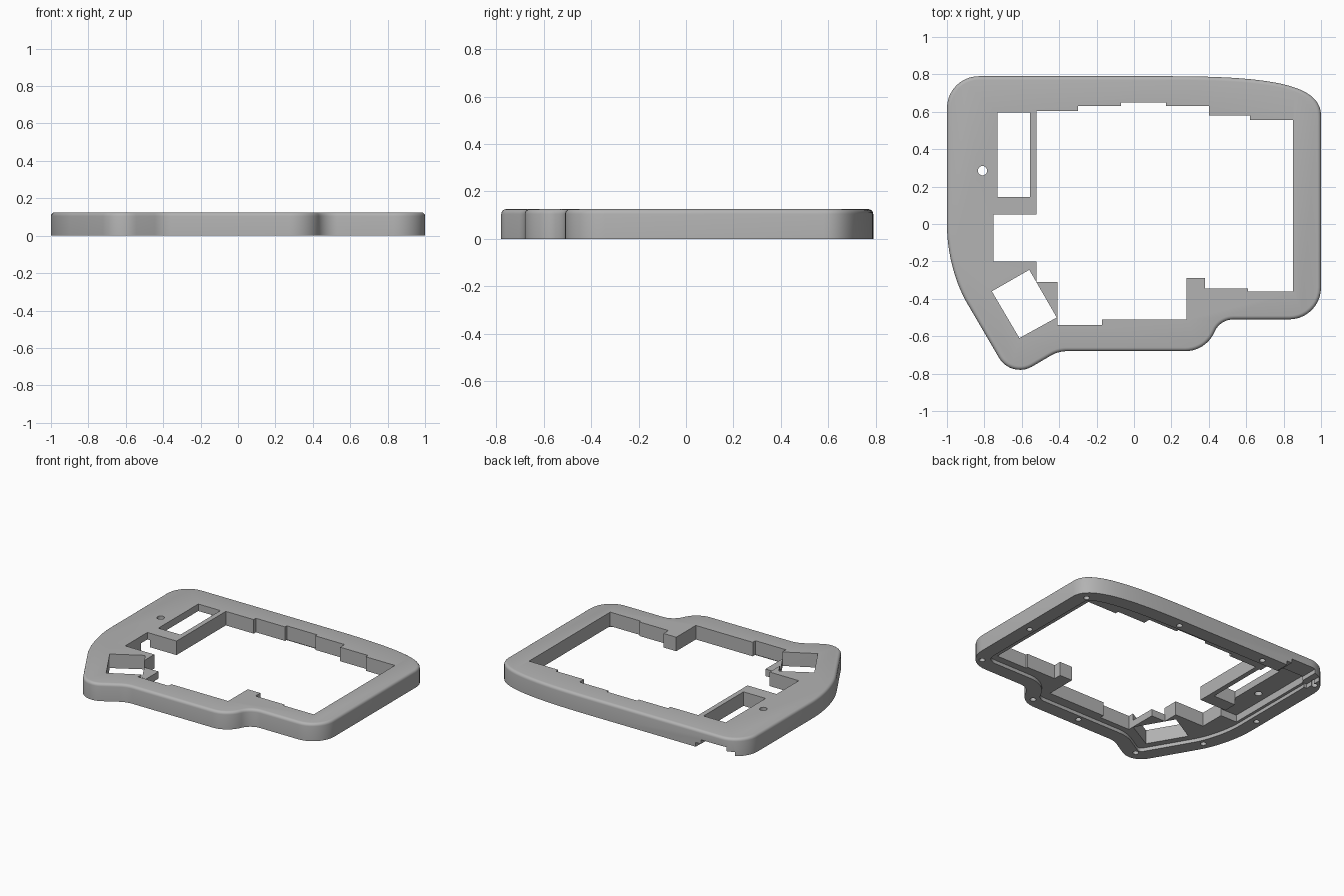
import bpy, bmesh, math
from mathutils import Vector
from mathutils.geometry import interpolate_bezier

cube = bpy.data.objects.get("Cube")
if cube:
    bpy.data.objects.remove(cube, do_unlink=True)

HEIGHT = 0.125
grey = bpy.data.materials.new("plain_grey")
grey.use_nodes = True
colour = (0.45, 0.45, 0.45, 1)
grey.diffuse_color = colour
grey.node_tree.nodes["Principled BSDF"].inputs["Base Color"].default_value = colour


def fillet(before, corner, after, radius, steps=10):
    """Round one corner of a path with a circular arc."""
    a, c, b = Vector(before), Vector(corner), Vector(after)
    u, v = (a - c).normalized(), (b - c).normalized()
    half = u.angle(v) / 2
    centre = c + (u + v).normalized() * radius / math.sin(half)
    start = c + u * radius / math.tan(half) - centre
    sweep = math.pi - 2 * half
    if u.x * v.y - u.y * v.x > 0:
        sweep = -sweep
    arc = []
    for i in range(steps + 1):
        t = sweep * i / steps
        arc.append(centre + Vector((start.x * math.cos(t) - start.y * math.sin(t),
                                    start.x * math.sin(t) + start.y * math.cos(t))))
    return arc


def bezier(a, b, c, d, steps=20):
    return [Vector(p[:2]) for p in interpolate_bezier(
        *[Vector((*q, 0)) for q in (a, b, c, d)], steps)]


def inset(points, distance):
    """Move a clockwise outline inwards along its normals."""
    result = []
    for i, p in enumerate(points):
        t = (points[(i + 1) % len(points)] - points[i - 1]).normalized()
        result.append(p + Vector((t.y, -t.x)) * distance)
    return result


def prism(name, points, low, high, bevel=0):
    bm = bmesh.new()
    face = bm.faces.new([bm.verts.new((p[0], p[1], low)) for p in points])
    made = bmesh.ops.extrude_face_region(bm, geom=[face])["geom"]
    bmesh.ops.translate(bm, vec=(0, 0, high - low),
                        verts=[g for g in made if isinstance(g, bmesh.types.BMVert)])
    bmesh.ops.recalc_face_normals(bm, faces=bm.faces)
    if bevel:
        rim = [e for e in bm.edges if all(v.co.z > high - 0.001 for v in e.verts)]
        bmesh.ops.bevel(bm, geom=rim, offset=bevel, segments=4, profile=0.5, affect='EDGES')
    mesh = bpy.data.meshes.new(name)
    bm.to_mesh(mesh)
    bm.free()
    mesh.materials.append(grey)
    obj = bpy.data.objects.new(name, mesh)
    bpy.context.collection.objects.link(obj)
    return obj


def cut(points, low=-0.1, high=0.3):
    """Subtract a prism from the case."""
    cutter = prism("cutter", points, low, high)
    cutter.hide_render = True
    mod = case.modifiers.new("cut", 'BOOLEAN')
    mod.operation, mod.solver, mod.object = 'DIFFERENCE', 'EXACT', cutter
    bpy.context.view_layer.objects.active = case
    bpy.ops.object.modifier_apply(modifier=mod.name)
    bpy.data.objects.remove(cutter, do_unlink=True)


def box(x0, y0, x1, y1):
    return [(x0, y0), (x1, y0), (x1, y1), (x0, y1)]


def circle(x, y, r, sides=20):
    return [(x + r * math.cos(math.tau * i / sides), y + r * math.sin(math.tau * i / sides))
            for i in range(sides)]


# Outer outline, clockwise from the back right sweep
outline = bezier((0.2, 0.79), (0.75, 0.79), (1, 0.74), (1, 0.58))
corners = [(1, 0.58, 0), (1, -0.51, 0.17), (0.46, -0.51, 0.11), (0.385, -0.68, 0.17),
           (-0.405, -0.68, 0.17), (-0.656, -0.828, 0.13), (-0.9, -0.41, 0)]
for a, c, b in zip(corners, corners[1:], corners[2:]):
    outline += fillet(a[:2], c[:2], b[:2], c[2])
outline += bezier((-0.9, -0.41), (-0.96, -0.3), (-1, -0.15), (-1, 0))
outline += fillet((-1, 0), (-1, 0.79), (0.2, 0.79), 0.17)

case = prism("case_frame", outline, 0, HEIGHT, bevel=0.02)

# Shallow seat for the base plate on the underside
cut(inset(outline, 0.1), high=0.025)

# Stepped main opening
cut([(-0.75, -0.2), (-0.52, -0.2), (-0.52, -0.31), (-0.41, -0.31), (-0.41, -0.54),
     (-0.17, -0.54), (-0.17, -0.51), (0.28, -0.51), (0.28, -0.29), (0.38, -0.29),
     (0.38, -0.345), (0.61, -0.345), (0.61, -0.36), (0.85, -0.36), (0.85, 0.555),
     (0.62, 0.555), (0.62, 0.58), (0.4, 0.58), (0.4, 0.63), (0.17, 0.63), (0.17, 0.65),
     (-0.07, 0.65), (-0.07, 0.63), (-0.3, 0.63), (-0.3, 0.605), (-0.52, 0.605),
     (-0.52, 0.05), (-0.75, 0.05)])

# Tilted square window and the lowered wedge beside it
cut(box(-0.52, -0.5, -0.4, -0.31), low=0.075)
cut([(-0.76, -0.36), (-0.56, -0.245), (-0.413, -0.5), (-0.613, -0.61)])

# Board pocket, window and port notches at the back
cut(box(-0.88, -0.02, -0.73, 0.66), high=0.075)
cut(box(-0.74, 0.58, -0.57, 0.66), high=0.075)
cut(box(-0.73, 0.145, -0.555, 0.595))
cut(box(-0.87, 0.62, -0.67, 0.9), high=0.06)
cut(box(-0.92, 0.64, -0.63, 0.9), high=0.03)

# Reset hole, and blind screw holes around the rim
cut(circle(-0.81, 0.285, 0.025))
for x, y in [(0.92, 0.62), (0.23, 0.73), (0.94, 0.07), (0.92, -0.43), (0.34, -0.61),
             (-0.05, -0.62), (-0.61, -0.71), (-0.87, -0.34), (-0.95, 0.1),
             (-0.935, 0.7), (-0.47, 0.73)]:
    cut(circle(x, y, 0.02, 14), high=0.08)

bpy.ops.object.select_all(action='DESELECT')
case.select_set(True)
bpy.context.view_layer.objects.active = case
bpy.ops.object.shade_smooth_by_angle(angle=math.radians(30))
